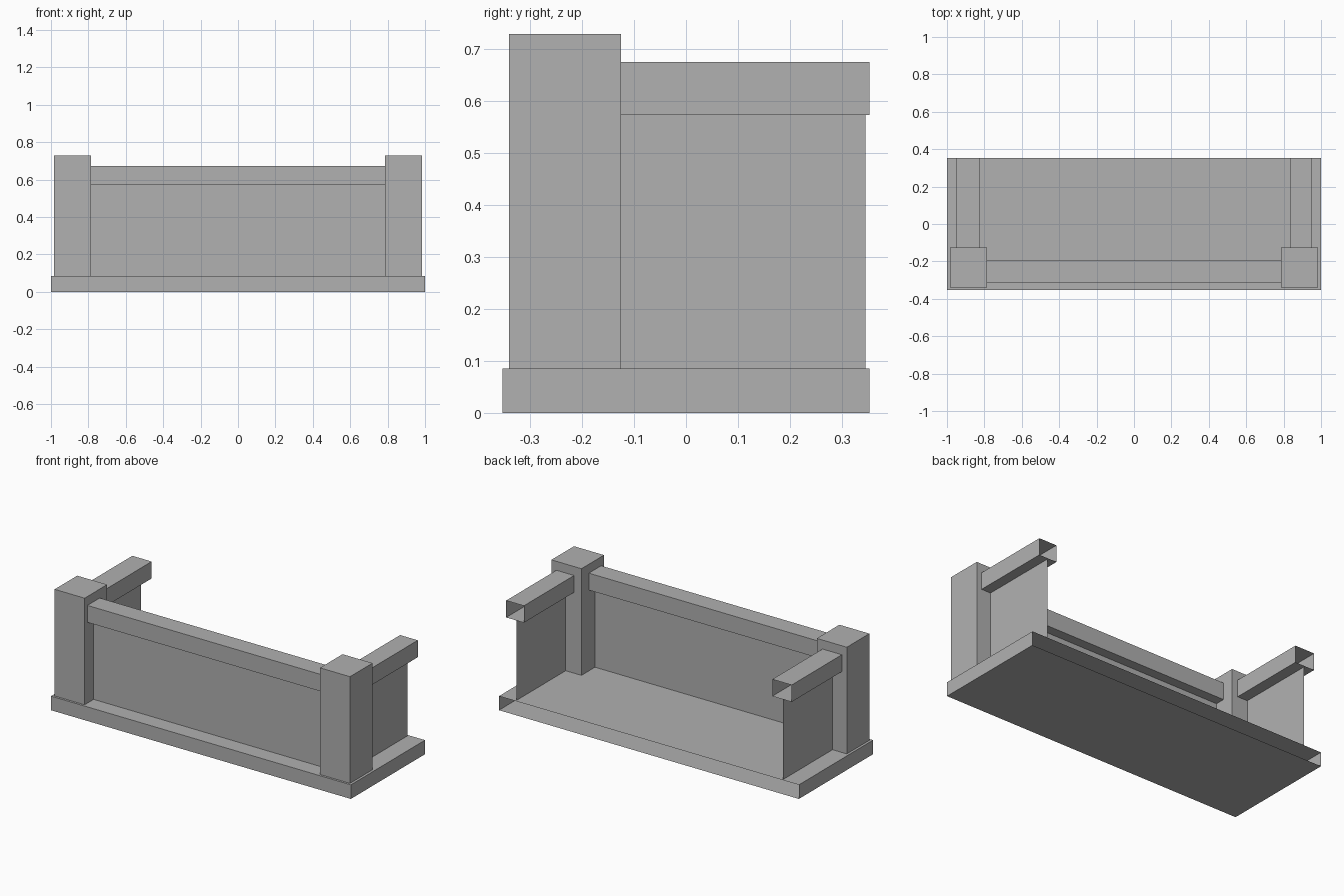
import bpy
import bmesh
from mathutils import Vector

default = bpy.data.objects.get("Cube")
if default:
    bpy.data.objects.remove(default, do_unlink=True)

GREY = (0.44, 0.44, 0.44, 1.0)
stone = bpy.data.materials.new("grey_stone")
stone.use_nodes = True
stone.diffuse_color = GREY
stone.node_tree.nodes["Principled BSDF"].inputs["Base Color"].default_value = GREY


def finish(name, bm):
    mesh = bpy.data.meshes.new(name)
    bm.to_mesh(mesh)
    bm.free()
    mesh.materials.append(stone)
    obj = bpy.data.objects.new(name, mesh)
    bpy.context.collection.objects.link(obj)
    return obj


def box(name, x, y, z, open_sides=()):
    """Box between the given ranges; faces along open_sides are left out."""
    bm = bmesh.new()
    bmesh.ops.create_cube(bm, size=1)
    bm.normal_update()
    gone = [f for f in bm.faces
            if any(f.normal.dot(Vector(d)) > 0.9 for d in open_sides)]
    bmesh.ops.delete(bm, geom=gone, context="FACES")
    for v in bm.verts:
        v.co = [r[0] if c < 0 else r[1] for c, r in zip(v.co, (x, y, z))]
    return finish(name, bm)


def panel(name, start, end, z):
    """Single upright sheet between two floor points."""
    bm = bmesh.new()
    corners = [(*start, z[0]), (*end, z[0]), (*end, z[1]), (*start, z[1])]
    bm.faces.new([bm.verts.new(c) for c in corners])
    return finish(name, bm)


BACK, FRONT = (0, 1, 0), (0, -1, 0)
LEFT, RIGHT, DOWN = (1, 0, 0), (-1, 0, 0), (0, 0, -1)
FLOOR, RAIL_LOW, RAIL_TOP = 0.085, 0.572, 0.674
POST_IN, POST_OUT, POST_BACK = 0.785, 0.985, -0.125

# Hollow floor slab, open where it meets the building
box("floor_slab", (-1, 1), (-0.353, 0.353), (0, FLOOR), [BACK])

# Front wall: thin sheet topped by a hand rail between the posts
panel("front_panel", (-POST_IN, -0.254), (POST_IN, -0.254), (FLOOR, RAIL_LOW))
box("front_rail", (-POST_IN, POST_IN), (-0.313, -0.196),
    (RAIL_LOW, RAIL_TOP), [LEFT, RIGHT])

# Corner posts, side sheets and open-ended side rails
for side, s, rail_x in (("left", 1, (0.834, 0.952)),
                        ("right", -1, (-0.952, -0.823))):
    box(side + "_post", sorted((s * POST_IN, s * POST_OUT)),
        (-0.34, POST_BACK), (FLOOR, 0.728), [DOWN])
    panel(side + "_panel", (s * 0.89, POST_BACK), (s * 0.89, 0.345),
          (FLOOR, RAIL_LOW))
    box(side + "_rail", rail_x, (POST_BACK, 0.353),
        (RAIL_LOW, RAIL_TOP), [FRONT, BACK])
